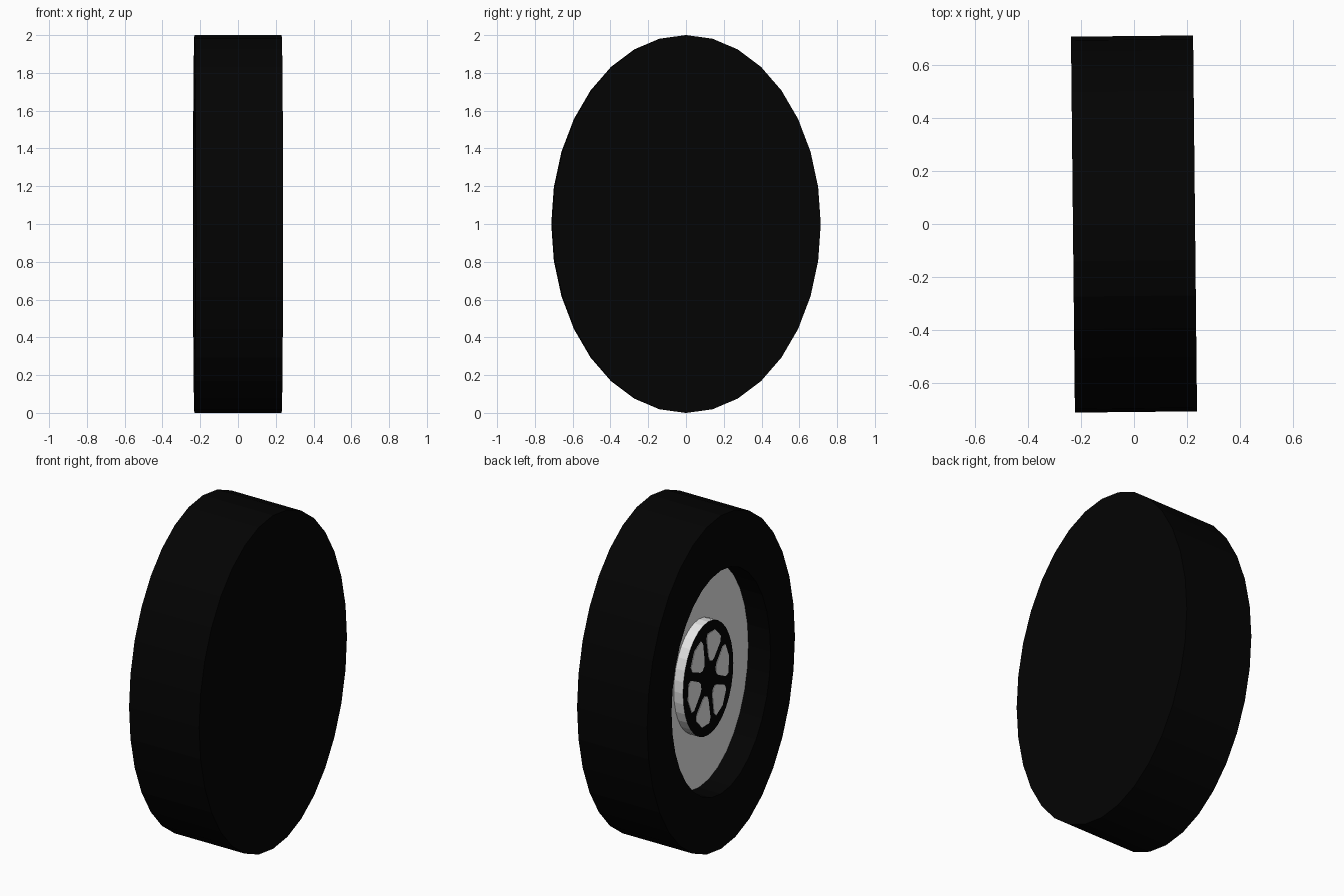
import bpy, bmesh, math

if "Cube" in bpy.data.objects:
    bpy.data.objects.remove(bpy.data.objects["Cube"])

RY, RZ, SIDES = 0.711, 1.0, 32     # oval radii and facet count
TURN = math.radians(0.6)           # the wheel is turned slightly about z


def material(name, r, g, b):
    m = bpy.data.materials.new(name)
    m.diffuse_color = (r, g, b, 1)
    m.use_nodes = True
    m.node_tree.nodes["Principled BSDF"].inputs["Base Color"].default_value = m.diffuse_color
    return m


rubber = material("black rubber", 0.001, 0.001, 0.001)
silver = material("wheel silver", 0.8, 0.8, 0.8)


def point(x, r, a):
    """Point on the oval wheel; angle from -y towards +z."""
    return (x, -RY * r * math.cos(a), 1 + RZ * r * math.sin(a))


def finish(name, bm, mats, rule=None):
    bmesh.ops.recalc_face_normals(bm, faces=bm.faces[:])
    if rule:
        for f in bm.faces:
            f.material_index = rule(f)
    me = bpy.data.meshes.new(name)
    bm.to_mesh(me)
    bm.free()
    for m in mats:
        me.materials.append(m)
    ob = bpy.data.objects.new(name, me)
    ob.rotation_euler.z = TURN
    bpy.context.collection.objects.link(ob)
    return ob


def lathe(name, profile, mats, rule=None):
    """Spin (x, radius) points about the axle and cap both ends."""
    bm = bmesh.new()
    rings = [[bm.verts.new(point(x, r, 2 * math.pi * i / SIDES)) for i in range(SIDES)]
             for x, r in profile]
    for p, q in zip(rings, rings[1:]):
        for i in range(SIDES):
            j = (i + 1) % SIDES
            bm.faces.new((p[i], p[j], q[j], q[i]))
    bm.faces.new(rings[0])
    bm.faces.new(rings[-1])
    return finish(name, bm, mats, rule)


FLOOR, HUB = -0.085, -0.146

# tyre: closed on +x, recessed on -x with a silver floor
lathe("tyre", [(0.231, 1.0), (-0.231, 1.0), (-0.231, 0.67), (FLOOR, 0.67)],
      [rubber, silver],
      lambda f: int(len(f.verts) == SIDES and f.calc_center_median().x < 0))

# hub: silver side, black front disc
lathe("hub", [(FLOOR, 0.34), (HUB, 0.34)], [silver, rubber],
      lambda f: int(len(f.verts) == SIDES and f.calc_center_median().x < -0.12))

# hub windows: six silver plates between black spokes
bm = bmesh.new()
outline = [(0.105, -9), (0.13, -18), (0.24, -24), (0.27, -20), (0.285, 0),
           (0.27, 20), (0.24, 24), (0.13, 18), (0.105, 9)]
for k in range(6):
    mid = 12 + 60 * k
    ring = [bm.verts.new(point(HUB - 0.003, r, math.radians(mid + a))) for r, a in outline]
    face = bm.faces.new(ring)
    side = bmesh.ops.extrude_face_region(bm, geom=[face])["geom"]
    for v in side:
        if isinstance(v, bmesh.types.BMVert):
            v.co.x += 0.003
finish("hub_windows", bm, [silver])
